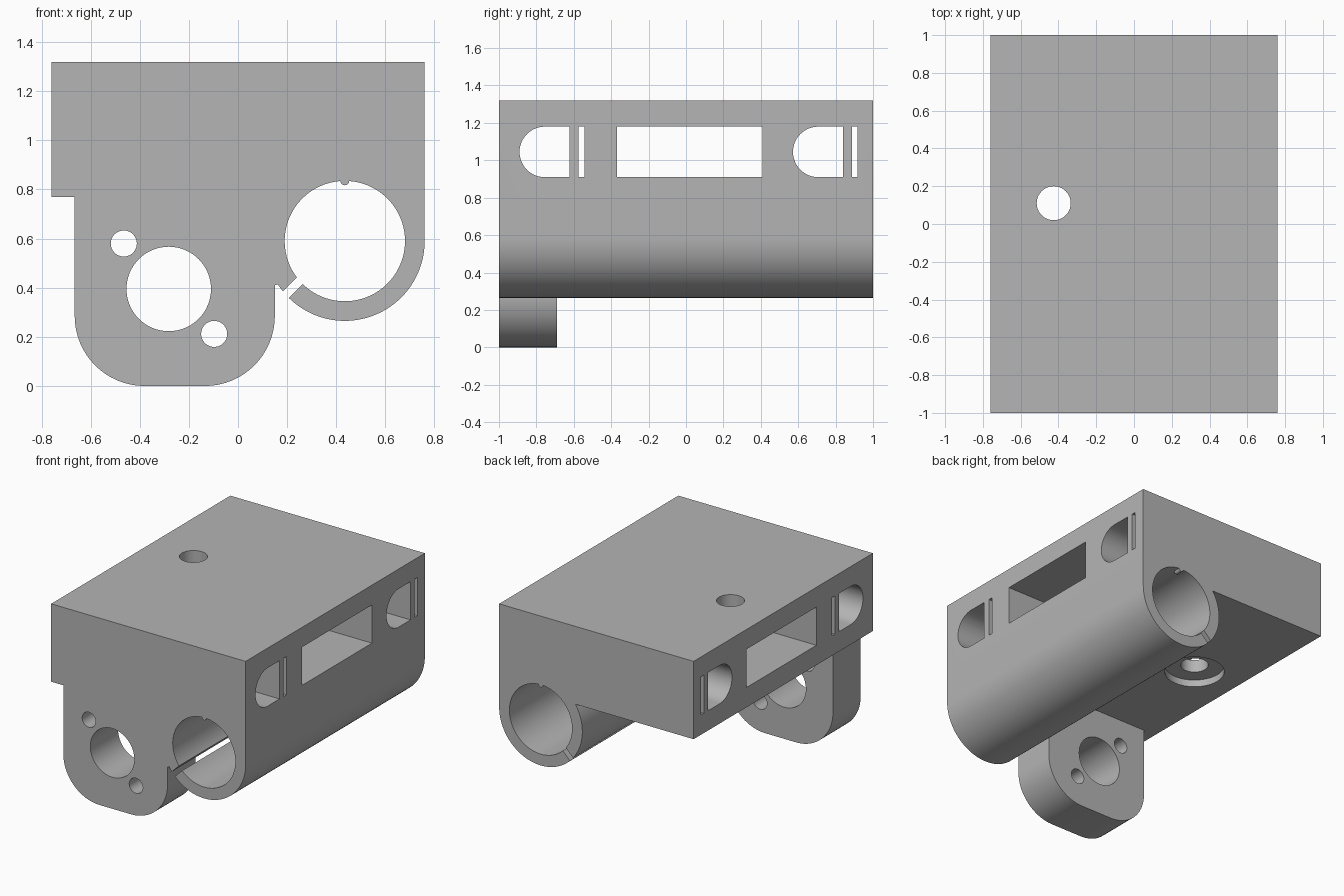
import bpy, bmesh
from math import sin, cos, asin, radians, degrees
from mathutils import Vector

cube = bpy.data.objects.get("Cube")
if cube:
    bpy.data.objects.remove(cube, do_unlink=True)

grey = bpy.data.materials.new("plain_grey")
grey.use_nodes = True
COLOUR = (0.46, 0.46, 0.46, 1)
grey.diffuse_color = COLOUR
grey.node_tree.nodes["Principled BSDF"].inputs["Base Color"].default_value = COLOUR


def arc(cx, cy, r, start, end, steps=16):
    """Points on an arc, angles in degrees."""
    angles = [radians(start + (end - start) * i / steps) for i in range(steps + 1)]
    return [(cx + r * cos(a), cy + r * sin(a)) for a in angles]


def circle(cx, cy, r, steps=64):
    return arc(cx, cy, r, 0, 360, steps)[:-1]


def rect(x0, x1, y0, y1):
    return [(x0, y0), (x1, y0), (x1, y1), (x0, y1)]


def prism(name, outline, axis, lo, hi):
    """Extrude a flat outline along one axis from lo to hi."""
    place = {
        "x": lambda a, b, t: (t, a, b),
        "y": lambda a, b, t: (a, t, b),
        "z": lambda a, b, t: (a, b, t),
    }[axis]
    bm = bmesh.new()
    face = bm.faces.new([bm.verts.new(place(a, b, lo)) for a, b in outline])
    out = bmesh.ops.extrude_face_region(bm, geom=[face])
    moved = [v for v in out["geom"] if isinstance(v, bmesh.types.BMVert)]
    bmesh.ops.translate(bm, verts=moved, vec=Vector(place(0, 0, hi - lo)))
    bmesh.ops.recalc_face_normals(bm, faces=bm.faces)
    mesh = bpy.data.meshes.new(name)
    bm.to_mesh(mesh)
    bm.free()
    obj = bpy.data.objects.new(name, mesh)
    bpy.context.collection.objects.link(obj)
    mesh.materials.append(grey)
    return obj


def combine(target, tool, operation):
    """Apply a boolean and discard the tool."""
    mod = target.modifiers.new("combine", "BOOLEAN")
    mod.operation, mod.solver, mod.object = operation, "EXACT", tool
    bpy.context.view_layer.objects.active = target
    bpy.ops.object.modifier_apply(modifier=mod.name)
    bpy.data.objects.remove(tool, do_unlink=True)


# Carriage body: block with a split bearing tube in one outline
TX, TZ, OUTER, INNER = 0.435, 0.59, 0.325, 0.245
BASE, TOP, SIDE = 0.77, 1.32, 0.76


def slit(r, offset):
    return 225 - degrees(asin(offset / r))


UPPER, LOWER = 0.034, -0.002
join = 180 - degrees(asin((BASE - TZ) / OUTER))
outline = [(-SIDE, TOP), (-SIDE, BASE)]
outline += arc(TX, TZ, OUTER, join, slit(OUTER, UPPER), 16)
outline += arc(TX, TZ, INNER, slit(INNER, UPPER), slit(INNER, LOWER) - 360, 80)
outline += arc(TX, TZ, OUTER, slit(OUTER, LOWER), 360, 32)
outline += [(SIDE, TOP)]
carriage = prism("carriage_body", outline, "y", -1, 1)

# Front mounting flange with rounded lower corners
R = 0.285
flange = [(-0.665, 0.85)]
flange += arc(-0.665 + R, R, R, 180, 270)
flange += arc(0.15 - R, R, R, 270, 360)
flange += [(0.15, 0.41)]
flange += arc(TX, TZ, 0.3, 214, 146, 10)
flange += [(TX - 0.25, 0.85)]
combine(carriage, prism("front_flange", flange, "y", -1, -0.69), "UNION")

# Small retaining keys at both mouths of the tube
for lo, hi in ((-1, -0.95), (0.95, 1)):
    key = prism("tube_key", circle(TX, TZ + INNER, 0.018, 16), "y", lo, hi)
    combine(carriage, key, "UNION")

# Large bore and two screw holes in the flange
for x, z, r in ((-0.282, 0.395, 0.172), (-0.465, 0.58, 0.053), (-0.097, 0.212, 0.053)):
    combine(carriage, prism("flange_hole", circle(x, z, r), "y", -1.1, -0.6), "DIFFERENCE")

# Openings running sideways through the block
LOW, HIGH = 0.91, 1.18
MID, HALF = (LOW + HIGH) / 2, (HIGH - LOW) / 2
windows = [rect(-0.37, 0.41, LOW, HIGH)]
for y in (-0.89, 0.572):
    windows.append([(y + 0.268, HIGH)] + arc(y + HALF, MID, HALF, 90, 270, 24) + [(y + 0.268, LOW)])
    windows.append(rect(y + 0.315, y + 0.346, LOW, HIGH))
for shape in windows:
    combine(carriage, prism("side_opening", shape, "x", -1, 1), "DIFFERENCE")

# Vertical bolt hole and the round recess beneath it
for r, lo, hi in ((0.09, 0.6, 1.5), (0.195, 0.6, BASE + 0.05)):
    combine(carriage, prism("bolt_hole", circle(-0.425, 0.11, r), "z", lo, hi), "DIFFERENCE")

bpy.ops.object.select_all(action="DESELECT")
carriage.select_set(True)
bpy.context.view_layer.objects.active = carriage
bpy.ops.object.shade_smooth_by_angle(angle=radians(30))
